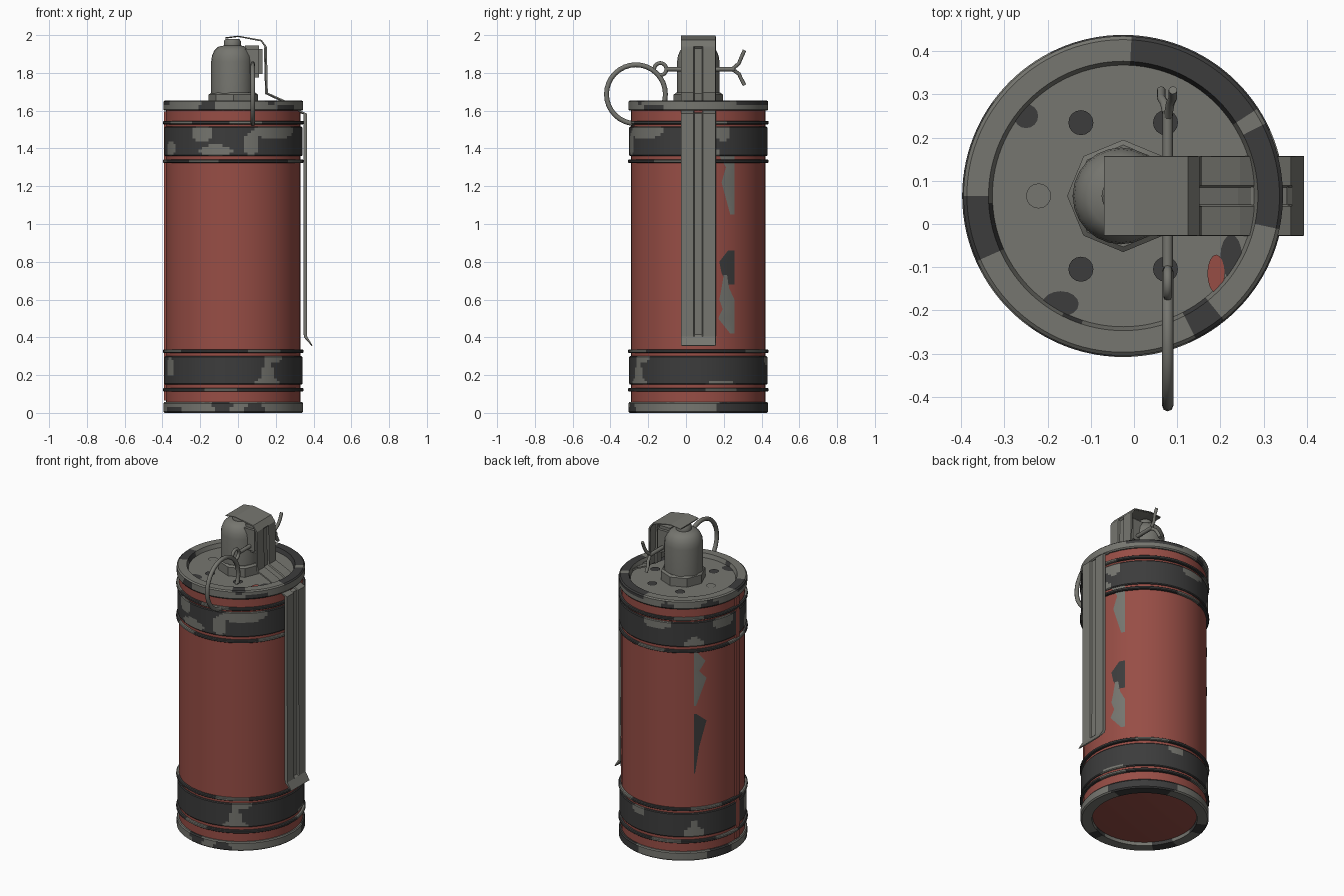
import bpy, bmesh
from math import sin, cos, pi, radians, degrees, atan2
from mathutils import Vector

if "Cube" in bpy.data.objects:
    bpy.data.objects.remove(bpy.data.objects["Cube"])

CX, CY = -0.025, 0.065          # axis of the canister
PIN_X, PIN_Z = 0.078, 1.82      # axis of the safety pin


def material(name, rgb):
    m = bpy.data.materials.new(name)
    m.use_nodes = True
    m.diffuse_color = (*rgb, 1)
    m.node_tree.nodes["Principled BSDF"].inputs["Base Color"].default_value = (*rgb, 1)
    return m


RED = material("faded red paint", (0.31, 0.075, 0.06))
GREY = material("bare grey metal", (0.18, 0.18, 0.16))
DARK = material("dark metal", (0.045, 0.045, 0.045))


def finish(name, bm, mats, loc=(0, 0, 0), smooth=30):
    me = bpy.data.meshes.new(name)
    bm.to_mesh(me)
    bm.free()
    ob = bpy.data.objects.new(name, me)
    bpy.context.collection.objects.link(ob)
    ob.location = loc
    for m in mats:
        me.materials.append(m)
    if smooth:
        bpy.ops.object.select_all(action='DESELECT')
        ob.select_set(True)
        bpy.context.view_layer.objects.active = ob
        bpy.ops.object.shade_smooth_by_angle(angle=radians(smooth))
    return ob


def in_blob(c, blobs):
    """True when a point lies in an ellipse (angle, z, half angle, half height)."""
    a = degrees(atan2(c.y, c.x))
    for ba, bz, da, dz in blobs:
        d = (a - ba + 180) % 360 - 180
        if (d / da) ** 2 + ((c.z - bz) / dz) ** 2 < 1:
            return True
    return False


def lathe(name, profile, mats, blobs=(), segs=40, loc=(CX, CY, 0), smooth=30):
    """Turn an (r, z) profile, listed upwards along the outside, about z."""
    bm = bmesh.new()
    rings = []
    for r, z in profile:
        if r == 0:
            rings.append([bm.verts.new((0, 0, z))] * segs)
        else:
            rings.append([bm.verts.new((r * cos(t), r * sin(t), z))
                          for t in (2 * pi * i / segs for i in range(segs))])
    for lo, hi in zip(rings, rings[1:]):
        for i in range(segs):
            j = (i + 1) % segs
            quad = list(dict.fromkeys((lo[i], lo[j], hi[j], hi[i])))
            f = bm.faces.new(quad)
            if in_blob(f.calc_center_median(), blobs):
                f.material_index = 1
    bmesh.ops.recalc_face_normals(bm, faces=bm.faces)
    return finish(name, bm, mats, loc, smooth)


def tube(name, points, radius, mat, closed=False):
    cu = bpy.data.curves.new(name, 'CURVE')
    cu.dimensions = '3D'
    cu.bevel_depth, cu.bevel_resolution, cu.use_fill_caps = radius, 2, True
    sp = cu.splines.new('POLY')
    sp.points.add(len(points) - 1)
    for p, co in zip(sp.points, points):
        p.co = (*co, 1)
        p.radius = 1
    sp.use_cyclic_u = closed
    sp.use_smooth = True
    cu.materials.append(mat)
    ob = bpy.data.objects.new(name, cu)
    bpy.context.collection.objects.link(ob)


def ring(name, y, z, r, wire):
    pts = [(PIN_X, y + r * cos(2 * pi * i / 32), z + r * sin(2 * pi * i / 32)) for i in range(32)]
    tube(name, pts, wire, GREY, True)


def wear_patch(name, rows, mat, r=0.3605):
    """Thin chipped-paint plate wrapped on the body, rows of (z, start, end) degrees."""
    bm = bmesh.new()
    grid = [[bm.verts.new((r * cos(a), r * sin(a), z))
             for a in (radians(s + (e - s) * k / 5) for k in range(6))] for z, s, e in rows]
    for lo, hi in zip(grid, grid[1:]):
        for k in range(5):
            bm.faces.new((lo[k], lo[k + 1], hi[k + 1], hi[k]))
    bmesh.ops.recalc_face_normals(bm, faces=bm.faces)
    finish(name, bm, [mat], (CX, CY, 0))


def disc(name, x, y, r, mat, sy=1.0, z=1.633):
    bm = bmesh.new()
    bmesh.ops.create_circle(bm, cap_ends=True, segments=16, radius=r)
    bmesh.ops.scale(bm, vec=(1, sy, 1), verts=bm.verts)
    finish(name, bm, [mat], (x, y, z), 0)


# Canister body with recessed base
lathe("body", [(0, 0.02), (0.3, 0.02), (0.357, 0.03), (0.357, 1.62)], [RED])

# Rims at both ends
lathe("top_rim", [(0.35, 1.6), (0.365, 1.6), (0.37, 1.607), (0.37, 1.63), (0.37, 1.648),
                  (0.362, 1.655), (0.34, 1.655), (0.312, 1.655), (0.303, 1.63)], [GREY, DARK],
      [(60, 1.65, 28, 0.03), (8, 1.655, 20, 0.01), (193, 1.655, 12, 0.03), (-57, 1.655, 6, 0.02),
       (-112, 1.62, 8, 0.03), (150, 1.61, 9, 0.03), (-40, 1.61, 12, 0.02), (110, 1.61, 6, 0.03)], 120)
lathe("top_plate", [(0.31, 1.63), (0, 1.63)], [GREY])
lathe("bottom_rim", [(0.3, 0.02), (0.303, 0), (0.33, 0), (0.362, 0), (0.37, 0.007), (0.37, 0.03),
                     (0.37, 0.05), (0.365, 0.057), (0.35, 0.057)], [GREY, DARK],
      [(48, 0.03, 34, 0.05), (-100, 0.04, 9, 0.03), (-72, 0.02, 10, 0.03),
       (160, 0.03, 14, 0.04), (-150, 0.01, 12, 0.03)], 120)

# Wide painted bands with worn spots
BANDS = {
    "lower_band": (0.15, 0.30, [(204, 0.24, 7, 0.05), (-60, 0.21, 5, 0.07), (-60, 0.16, 13, 0.025),
                                (-55, 0.29, 9, 0.03), (20, 0.15, 14, 0.02), (135, 0.17, 10, 0.045),
                                (135, 0.21, 4, 0.045), (80, 0.28, 8, 0.03)]),
    "upper_band": (1.36, 1.515, [(-117, 1.48, 9, 0.045), (-105, 1.39, 14, 0.03), (-52, 1.49, 22, 0.04),
                                 (-75, 1.42, 6, 0.06), (8, 1.375, 9, 0.04), (20, 1.49, 7, 0.05),
                                 (135, 1.38, 8, 0.04), (100, 1.5, 14, 0.035), (165, 1.49, 12, 0.04),
                                 (205, 1.4, 8, 0.04)]),
}
for name, (z0, z1, blobs) in BANDS.items():
    rows = [(0.366, z0 + 0.005 + (z1 - z0 - 0.01) * k / 10) for k in range(11)]
    lathe(name, [(0.352, z0), (0.362, z0), *rows, (0.362, z1), (0.352, z1)],
          [DARK, GREY], blobs, 120)

# Narrow raised hoops
for k, z in enumerate((0.122, 0.327, 1.332, 1.537)):
    spots = [(a + 37 * k, z, 14, 0.05) for a in (20, 110, 170, 260)]
    lathe(f"hoop_{k + 1}", [(0.352, z - 0.009), (0.368, z - 0.009), (0.373, z - 0.005),
                            (0.373, z + 0.005), (0.368, z + 0.009), (0.352, z + 0.009)],
          [DARK, GREY], spots, 120)

# Vertical body seam
bm = bmesh.new()
bmesh.ops.create_cube(bm, size=1)
bmesh.ops.scale(bm, vec=(0.016, 0.035, 1.53), verts=bm.verts)
finish("body_seam", bm, [RED], (CX - 0.358, 0.04, 0.83), 0)

# Chipped paint on the body
wear_patch("upper_chip", [(1.05, 28, 32), (1.22, 20, 32), (1.3, 24, 32), (1.36, 18, 32)], GREY)
wear_patch("dark_chip", [(0.68, 25, 32), (0.74, 20, 32), (0.8, 18, 32), (0.86, 26, 32)], DARK)
wear_patch("lower_chip", [(0.42, 28, 32), (0.5, 17, 32), (0.55, 21, 32), (0.6, 18, 32),
                          (0.66, 20, 27), (0.73, 22, 25)], GREY)
wear_patch("back_upper_chip", [(0.98, 135, 137), (1.15, 135, 147), (1.2, 135, 140),
                               (1.26, 135, 146), (1.32, 135, 138)], GREY)
wear_patch("back_dark_chip", [(0.55, 135, 136), (0.72, 135, 140), (0.88, 135, 147), (0.93, 135, 137)], DARK)

# Vent holes and worn spots on the top plate
for k in range(6):
    a = k * pi / 3
    disc(f"vent_{k + 1}", CX + 0.196 * cos(a), CY + 0.196 * sin(a), 0.029,
         GREY if k == 3 else DARK, z=1.634)
disc("plate_spot_back", -0.25, 0.25, 0.028, DARK)
disc("plate_spot_front", -0.17, -0.185, 0.042, DARK, 0.7)
disc("plate_spot_side", 0.225, -0.075, 0.025, DARK, 2.0)
disc("plate_spot_red", 0.19, -0.115, 0.02, RED, 2.2, 1.6345)

# Fuze: nut, domed housing and cap
lathe("fuze_nut", [(0.13, 1.63), (0.13, 1.685), (0.118, 1.695), (0, 1.695)], [GREY], segs=8)
lathe("fuze_housing", [(0.112, 1.69), (0.112, 1.86), (0.108, 1.89), (0.095, 1.92), (0.075, 1.938),
                       (0.045, 1.945), (0.045, 1.968), (0.036, 1.98), (0, 1.98)],
      [GREY], segs=24, loc=(-0.03, CY, 0), smooth=40)

# Hinge block beside the housing
bm = bmesh.new()
bmesh.ops.create_cube(bm, size=1)
bmesh.ops.scale(bm, vec=(0.11, 0.12, 0.17), verts=bm.verts)
bmesh.ops.bevel(bm, geom=bm.edges[:], offset=0.018, segments=2, affect='EDGES')
finish("hinge_block", bm, [GREY], (0.075, CY, 1.86))

# Safety lever: pressed channel swept along a bent path, (x, z, flange, groove)
path = [(-0.07, 1.988, 0, 0), (0.0, 1.997, 0.004, 0), (0.125, 1.975, 0.008, 0),
        (0.152, 1.94, 0.01, 0), (0.153, 1.93, 0.01, 0.01), (0.158, 1.695, 0.01, 0.01),
        (0.245, 1.656, 0.008, 0.008), (0.335, 1.598, 0.008, 0.008), (0.364, 1.585, 0.018, 0.01),
        (0.366, 0.415, 0.018, 0.01), (0.366, 0.405, 0.016, 0), (0.394, 0.358, 0.002, 0)]
bm = bmesh.new()
rows = []
for i, (x, z, flange, groove) in enumerate(path):
    p, q = path[max(i - 1, 0)], path[min(i + 1, len(path) - 1)]
    t = Vector((q[0] - p[0], q[1] - p[1])).normalized()
    half = [(0.0925, -flange), (0.0915, 0), (0.024, 0), (0.02, -groove)]
    section = [(-y, d) for y, d in half] + half[::-1]
    rows.append([bm.verts.new((x - t.y * d, CY + y, z + t.x * d)) for y, d in section])
for a, b in zip(rows, rows[1:]):
    for k in range(len(a) - 1):
        bm.faces.new((a[k], b[k], b[k + 1], a[k + 1]))
lever = finish("safety_lever", bm, [GREY], smooth=0)
mod = lever.modifiers.new("thickness", 'SOLIDIFY')
mod.thickness = 0.007
mod.offset = -1

# Split pin with spread ends, eye and pull ring
tube("pin_shaft", [(PIN_X, -0.1, PIN_Z), (PIN_X, 0.26, PIN_Z)], 0.012, GREY)
for name, dx, dz in (("pin_leg_upper", 0.012, 0.1), ("pin_leg_lower", -0.015, -0.085)):
    tube(name, [(PIN_X, 0.245, PIN_Z), (PIN_X + dx * 0.5, 0.28, PIN_Z + dz * 0.3),
                (PIN_X + dx, 0.292, PIN_Z + dz * 0.6), (PIN_X + dx, 0.31, PIN_Z + dz)], 0.01, GREY)
ring("pin_eye", -0.136, PIN_Z, 0.032, 0.01)
ring("pull_ring", -0.265, 1.687, 0.156, 0.013)
